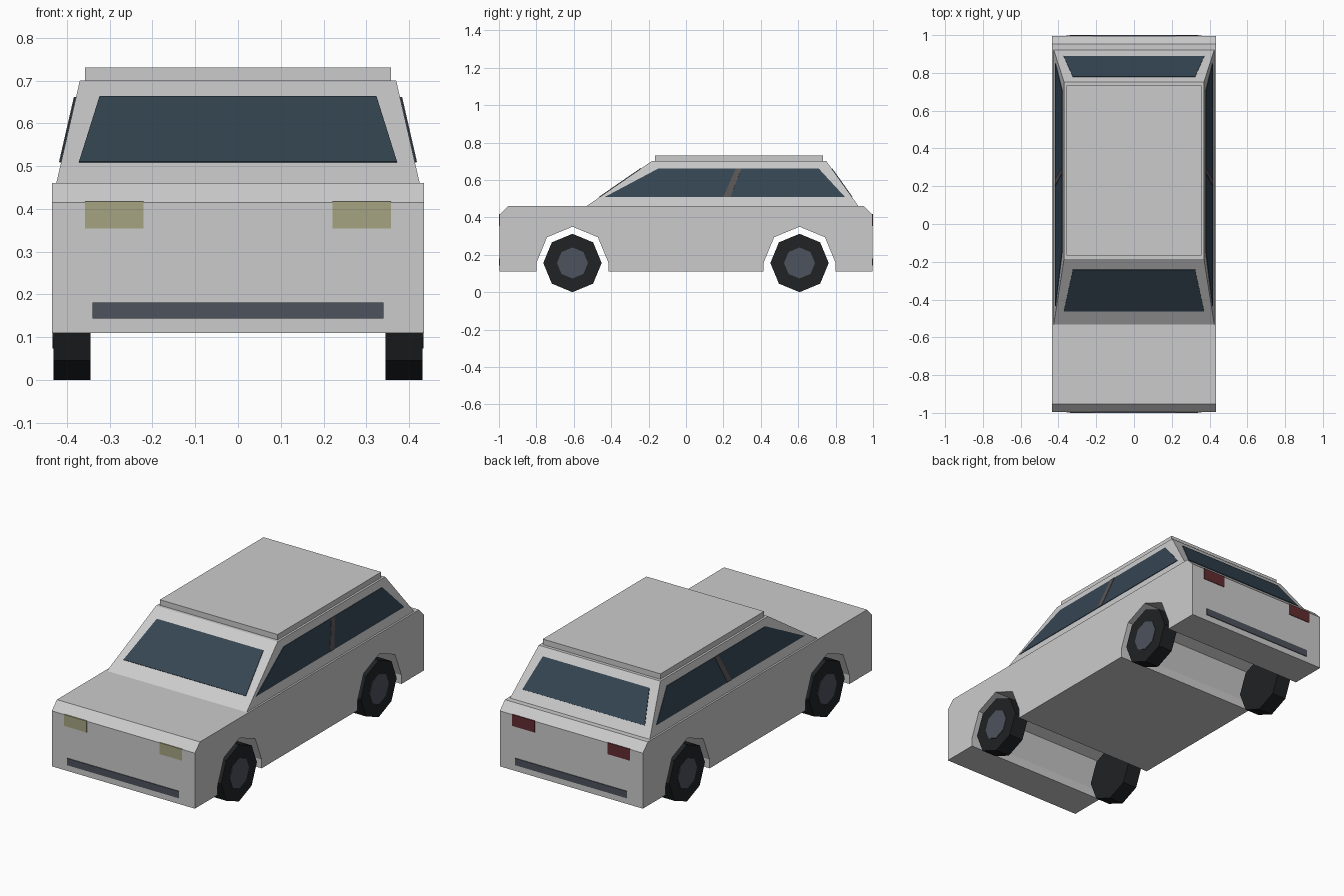
import bpy, bmesh, math
from mathutils import Matrix

if "Cube" in bpy.data.objects:
    bpy.data.objects.remove(bpy.data.objects["Cube"])


def material(name, rgb):
    m = bpy.data.materials.new(name)
    m.diffuse_color = (*rgb, 1)
    m.use_nodes = True
    m.node_tree.nodes["Principled BSDF"].inputs["Base Color"].default_value = m.diffuse_color
    return m


GLASS = material("glass", (0.035, 0.06, 0.085))
RUBBER = material("rubber", (0.014, 0.016, 0.018))
TRIM = material("trim", (0.075, 0.085, 0.11))
PILLAR = material("pillar", (0.10, 0.09, 0.09))
LAMP = material("lamp", (0.38, 0.37, 0.22))
TAIL = material("tail_lamp", (0.12, 0.025, 0.03))


def finish(name, bm, mat=None):
    bmesh.ops.recalc_face_normals(bm, faces=bm.faces)
    me = bpy.data.meshes.new(name)
    bm.to_mesh(me)
    bm.free()
    ob = bpy.data.objects.new(name, me)
    bpy.context.collection.objects.link(ob)
    if mat:
        me.materials.append(mat)
    return ob


def box(name, x, y, z, mat=None):
    """Box from (min, max) ranges."""
    bm = bmesh.new()
    r = (x, y, z)
    size = [b - a for a, b in r]
    mid = [(a + b) / 2 for a, b in r]
    bmesh.ops.create_cube(bm, size=1, matrix=Matrix.Translation(mid) @ Matrix.Diagonal((*size, 1)))
    return finish(name, bm, mat)


def cylinder(name, radius, x0, x1, y, z, mat):
    """Eight-sided cylinder along x."""
    bm = bmesh.new()
    place = Matrix.Translation(((x0 + x1) / 2, y, z)) @ Matrix.Rotation(math.pi / 2, 4, 'Y')
    bmesh.ops.create_cone(bm, cap_ends=True, segments=8, radius1=radius, radius2=radius,
                          depth=abs(x1 - x0), matrix=place)
    return finish(name, bm, mat)


def panel(name, corners, thickness, mat):
    """Thin slab centred on a quad."""
    bm = bmesh.new()
    bm.faces.new([bm.verts.new(c) for c in corners])
    ob = finish(name, bm, mat)
    mod = ob.modifiers.new("thickness", 'SOLIDIFY')
    mod.thickness = thickness
    mod.offset = 0
    return ob


AXLE, WHEEL_Z, ARCH = 0.607, 0.156, 0.192


def arch(y):
    """Half octagon wheel arch in (y, z), from rear to front."""
    pts = [(y + ARCH, 0.11)]
    for i in range(5):
        a = math.radians(45 * i)
        pts.append((y + ARCH * math.cos(a), 0.158 + ARCH * math.sin(a)))
    return pts + [(y - ARCH, 0.11)]


# Lower body: side profile extruded across the width
profile = [(-0.996, 0.11), (-0.996, 0.415), (-0.952, 0.46), (0.952, 0.46), (0.996, 0.415), (0.996, 0.11)]
profile += arch(AXLE) + arch(-AXLE)
bm = bmesh.new()
face = bm.faces.new([bm.verts.new((-0.435, y, z)) for y, z in profile])
ext = bmesh.ops.extrude_face_region(bm, geom=[face])
bmesh.ops.translate(bm, vec=(0.87, 0, 0), verts=[v for v in ext["geom"] if isinstance(v, bmesh.types.BMVert)])
finish("body", bm)

# Cabin: tapered block
Z0, Z1 = 0.46, 0.70


def cabin(z):
    """Half width, front y and rear y of the cabin at height z."""
    t = (z - Z0) / (Z1 - Z0)
    return 0.425 - 0.055 * t, -0.532 + 0.348 * t, 0.922 - 0.171 * t


bm = bmesh.new()
for z in (Z0, Z1):
    w, f, r = cabin(z)
    bm.faces.new([bm.verts.new(p) for p in ((-w, f, z), (w, f, z), (w, r, z), (-w, r, z))])
bmesh.ops.bridge_loops(bm, edges=bm.edges[:])
finish("cabin", bm)

# Roof slab
box("roof", (-0.358, 0.358), (-0.167, 0.733), (0.70, 0.73))

# Windscreen and rear window
LO, HI = 0.508, 0.661
for name, k in (("windscreen", 1), ("rear_window", 2)):
    a, b = cabin(LO)[k], cabin(HI)[k]
    panel(name, [(-0.372, a, LO), (0.372, a, LO), (0.324, b, HI), (-0.324, b, HI)], 0.006, GLASS)

# Side windows, pillars, wheels, lamps
for side, s in (("left", -1), ("right", 1)):
    xl, xh = s * cabin(LO)[0], s * cabin(HI)[0]
    panel(f"{side}_window", [(xl, -0.435, LO), (xl, 0.85, LO), (xh, 0.709, HI), (xh, -0.147, HI)], 0.006, GLASS)
    panel(f"{side}_pillar", [(xl, 0.20, LO), (xl, 0.237, LO), (xh, 0.297, HI), (xh, 0.266, HI)], 0.01, PILLAR)
    for end, e, lamp in (("front", -1, LAMP), ("rear", 1, TAIL)):
        cylinder(f"{end}_{side}_tyre", 0.156, s * 0.345, s * 0.431, e * AXLE, WHEEL_Z, RUBBER)
        cylinder(f"{end}_{side}_hub", 0.083, s * 0.40, s * 0.434, e * AXLE, WHEEL_Z, TRIM)
        box(f"{end}_{side}_lamp", sorted((s * 0.221, s * 0.358)), sorted((e * 0.98, e * 0.999)),
            (0.354, 0.417), lamp)

# Bumper strips
for end, e in (("front", -1), ("rear", 1)):
    box(f"{end}_bumper", (-0.34, 0.34), sorted((e * 0.98, e * 1.0)), (0.143, 0.181), TRIM)
